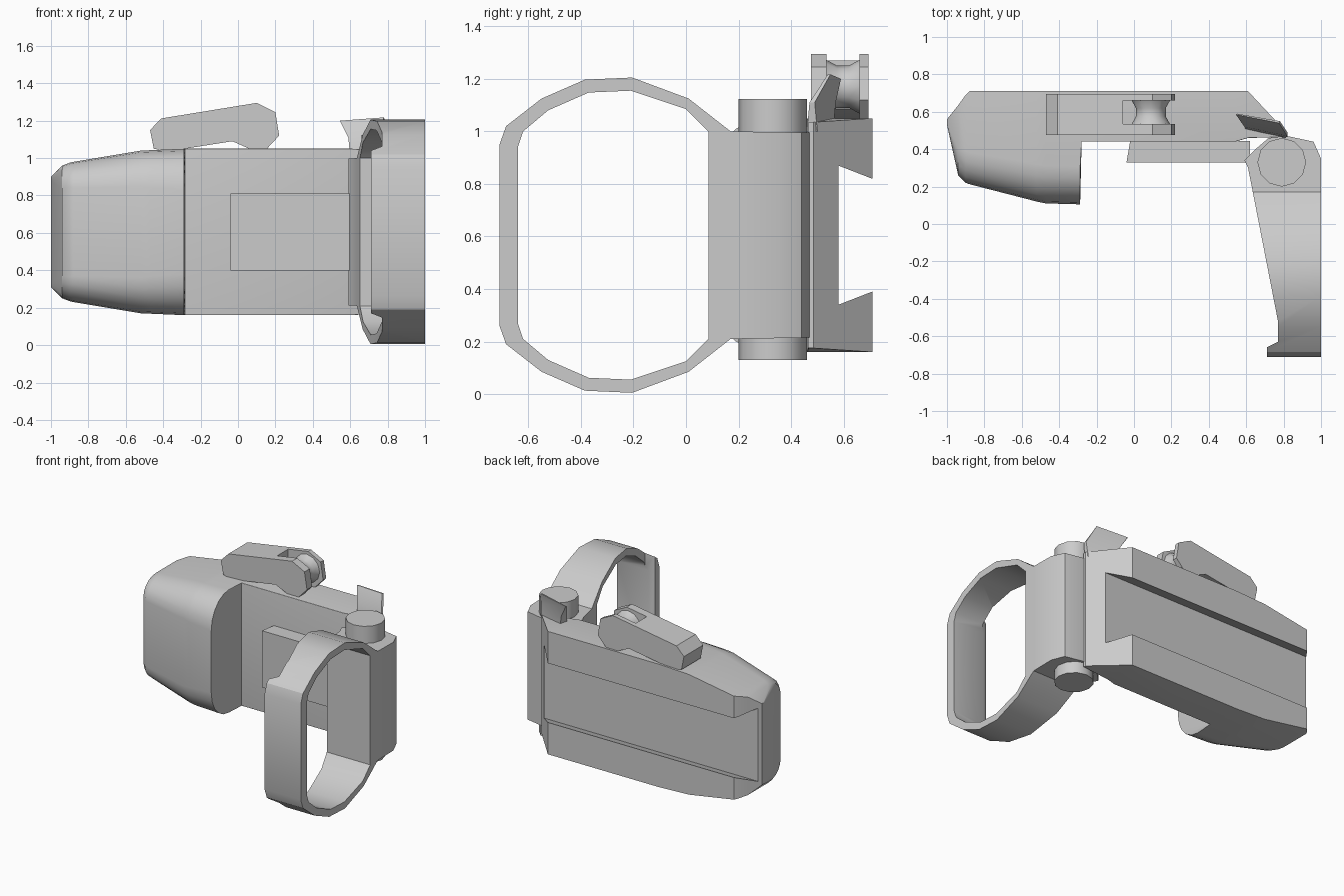
import bpy, bmesh
from math import sin, cos, pi, radians

if "Cube" in bpy.data.objects:
    bpy.data.objects.remove(bpy.data.objects["Cube"])

MID = 0.605  # height of the horizontal mirror plane


def make(name, bm):
    bmesh.ops.recalc_face_normals(bm, faces=bm.faces)
    me = bpy.data.meshes.new(name)
    bm.to_mesh(me)
    bm.free()
    ob = bpy.data.objects.new(name, me)
    bpy.context.collection.objects.link(ob)
    return ob


def loft(name, rings):
    """Skin a list of equal-length point loops and cap both ends."""
    bm = bmesh.new()
    vs = [[bm.verts.new(p) for p in r] for r in rings]
    n = len(vs[0])
    for a, b in zip(vs, vs[1:]):
        for i in range(n):
            j = (i + 1) % n
            bm.faces.new((a[i], a[j], b[j], b[i]))
    bm.faces.new(vs[0])
    bm.faces.new(vs[-1])
    return make(name, bm)


def prism(name, pts, axis, lo, hi):
    """Extrude a 2D profile along one axis."""
    def place(p, d):
        return {'x': (d, *p), 'y': (p[0], d, p[1]), 'z': (*p, d)}[axis]
    return loft(name, [[place(p, d) for p in pts] for d in (lo, hi)])


def boolean(ob, cutter, op):
    m = ob.modifiers.new('cut', 'BOOLEAN')
    m.operation, m.solver, m.object = op, 'EXACT', cutter
    bpy.context.view_layer.objects.active = ob
    bpy.ops.object.modifier_apply(modifier=m.name)
    bpy.data.objects.remove(cutter)


def mirrored(half):
    """Close a (y, height above middle) half profile about the mirror plane."""
    return [(y, MID + h) for y, h in half] + [(y, MID - h) for y, h in reversed(half)]


# body: rounded grip at the left, flat plate to the right
def section(x, front, back, h, by, bz):
    half = [(back, h)]
    for i in range(6):
        t = pi / 2 * i / 5
        half.append((front + by - by * sin(t), h - bz + bz * cos(t)))
    return [(x, y, z) for y, z in mirrored(half)]


s = 0.003
body = loft('body', [section(*a) for a in (
    (-1.0, 0.53, 0.56, 0.295, 0.01, 0.02),
    (-0.94, 0.26, 0.635, 0.355, 0.14, 0.12),
    (-0.90, 0.22, 0.69, 0.37, 0.17, 0.13),
    (-0.88, 0.213, 0.71, 0.375, 0.17, 0.14),
    (-0.52, 0.12, 0.71, 0.435, 0.20, 0.19),
    (-0.47, 0.11, 0.71, 0.437, 0.20, 0.20),
    (-0.288, 0.105, 0.71, 0.445, 0.20, 0.22),
    (-0.28, 0.44, 0.71, 0.445, s, s),
    (0.54, 0.44, 0.71, 0.445, s, s),
    (0.61, 0.46, 0.71, 0.445, s, s),
    (0.82, 0.465, 0.485, 0.43, s, s))])

# dovetail slot along the back
slot = [(0.58, 0.265), (0.76, 0.195)]
boolean(body, prism('slot_cutter', mirrored(slot), 'x', -1.2, 1.2), 'DIFFERENCE')

# raised pad on the front of the plate
pad = prism('front_pad', [(-0.04, 0.33), (0.62, 0.33), (0.62, 0.445), (-0.02, 0.445)],
            'z', 0.40, 0.81)

# swinging ring arm: ring outline, hole, then trimmed by its outline from above
outer = [(-0.71, 0.345), (-0.685, 0.415), (-0.55, 0.52), (-0.385, 0.592),
         (-0.205, 0.60), (0.01, 0.52), (0.17, 0.395), (0.49, 0.39)]
inner = [(-0.64, 0.335), (-0.62, 0.395), (-0.525, 0.475), (-0.37, 0.543),
         (-0.21, 0.55), (0.0, 0.48), (0.085, 0.395)]
arm = prism('ring_arm', mirrored(outer), 'x', 0.5, 1.0)
boolean(arm, prism('hole_cutter', mirrored(inner), 'x', 0.4, 1.1), 'DIFFERENCE')
plan = [(0.71, -0.8), (0.71, -0.66), (0.77, -0.63), (0.77, -0.52), (0.61, 0.30),
        (0.59, 0.34), (0.65, 0.40), (0.72, 0.46), (0.82, 0.47), (0.96, 0.44),
        (1.0, 0.35), (1.1, 0.30), (1.1, -0.8)]
boolean(arm, prism('plan_cutter', plan, 'z', -0.1, 1.4), 'INTERSECT')

# hinge pin
circle = [(cos(2 * pi * i / 12), sin(2 * pi * i / 12)) for i in range(12)]
pin = prism('hinge_pin', [(0.79 + 0.13 * c, 0.33 + 0.13 * d) for c, d in circle],
            'z', 0.13, 1.123)

# stop tab beside the pin
tab = loft('stop_tab', [
    [(0.60, 0.50, 1.0), (0.81, 0.46, 1.0), (0.81, 0.50, 1.0), (0.62, 0.56, 1.0)],
    [(0.59, 0.52, 1.11), (0.82, 0.47, 1.11), (0.82, 0.49, 1.11), (0.60, 0.57, 1.11)],
    [(0.545, 0.585, 1.20), (0.775, 0.54, 1.217), (0.78, 0.55, 1.217), (0.55, 0.59, 1.20)]])

# release lever with a forked end
side = [(-0.47, 1.15), (-0.41, 1.212), (0.10, 1.295), (0.20, 1.245), (0.22, 1.12),
        (0.15, 1.045), (0.06, 1.05), (-0.03, 1.09), (-0.38, 1.035), (-0.45, 1.05)]
lever = prism('release_lever', side, 'y', 0.475, 0.695)
fork = [(-0.06, 0.535), (0.4, 0.535), (0.4, 0.66), (-0.06, 0.66)]
boolean(lever, prism('fork_cutter', fork, 'z', 0.9, 1.4), 'DIFFERENCE')

# waisted roller in the fork
roller = loft('lever_roller', [
    [(0.09 + r * c, y, 1.17 + r * d) for c, d in circle]
    for y, r in ((0.53, 0.105), (0.575, 0.08), (0.62, 0.08), (0.665, 0.105))])

for ob in (body, pad, arm, pin, tab, lever, roller):
    bpy.ops.object.select_all(action='DESELECT')
    ob.select_set(True)
    bpy.context.view_layer.objects.active = ob
    bpy.ops.object.shade_smooth_by_angle(angle=radians(32))
